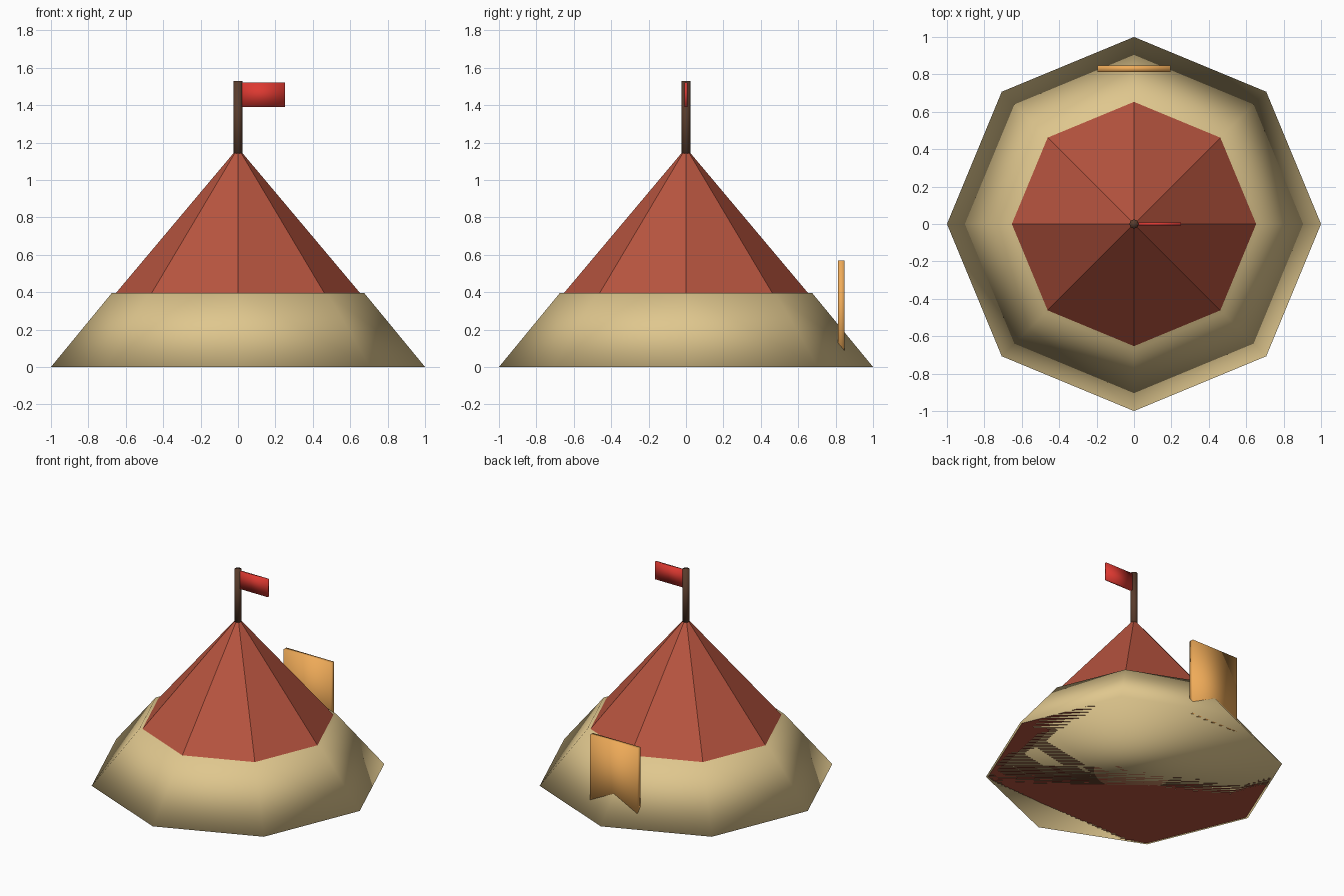
import bpy

if "Cube" in bpy.data.objects:
    bpy.data.objects.remove(bpy.data.objects["Cube"])


def finish(name, color, smooth):
    """Name, colour and shade the newly added part."""
    ob = bpy.context.object
    ob.name = name
    mat = bpy.data.materials.new(name + "_colour")
    mat.diffuse_color = (*color, 1)
    mat.use_nodes = True
    mat.node_tree.nodes["Principled BSDF"].inputs["Base Color"].default_value = mat.diffuse_color
    ob.data.materials.append(mat)
    for p in ob.data.polygons:
        p.use_smooth = smooth
    return ob


def cone(name, sides, r1, r2, z1, z2, color, smooth):
    bpy.ops.mesh.primitive_cone_add(vertices=sides, radius1=r1, radius2=r2, depth=z2 - z1,
                                    location=(0, 0, (z1 + z2) / 2))
    return finish(name, color, smooth)


def box(name, lo, hi, color):
    bpy.ops.mesh.primitive_cube_add(size=1, location=[(a + b) / 2 for a, b in zip(lo, hi)])
    ob = finish(name, color, True)
    for v in ob.data.vertices:
        v.co = [c * (b - a) for c, a, b in zip(v.co, lo, hi)]
    return ob


# Octagonal canvas skirt, softly shaded
cone("canvas_wall", 8, 1.0, 0.675, 0, 0.395, (0.74, 0.57, 0.27), True)

# Faceted tent roof running down inside the skirt
cone("tent_roof", 8, 0.985, 0.01, 0, 1.16, (0.48, 0.09, 0.05), False)

# Pole and flag at the peak
cone("flag_pole", 12, 0.024, 0.024, 1.1, 1.53, (0.10, 0.045, 0.025), True)
box("flag", (0.0, -0.008, 1.39), (0.25, 0.008, 1.52), (0.72, 0.04, 0.03))

# Door flap standing at the back
box("door_flap", (-0.195, 0.813, 0.0), (0.195, 0.848, 0.57), (0.87, 0.41, 0.10))
